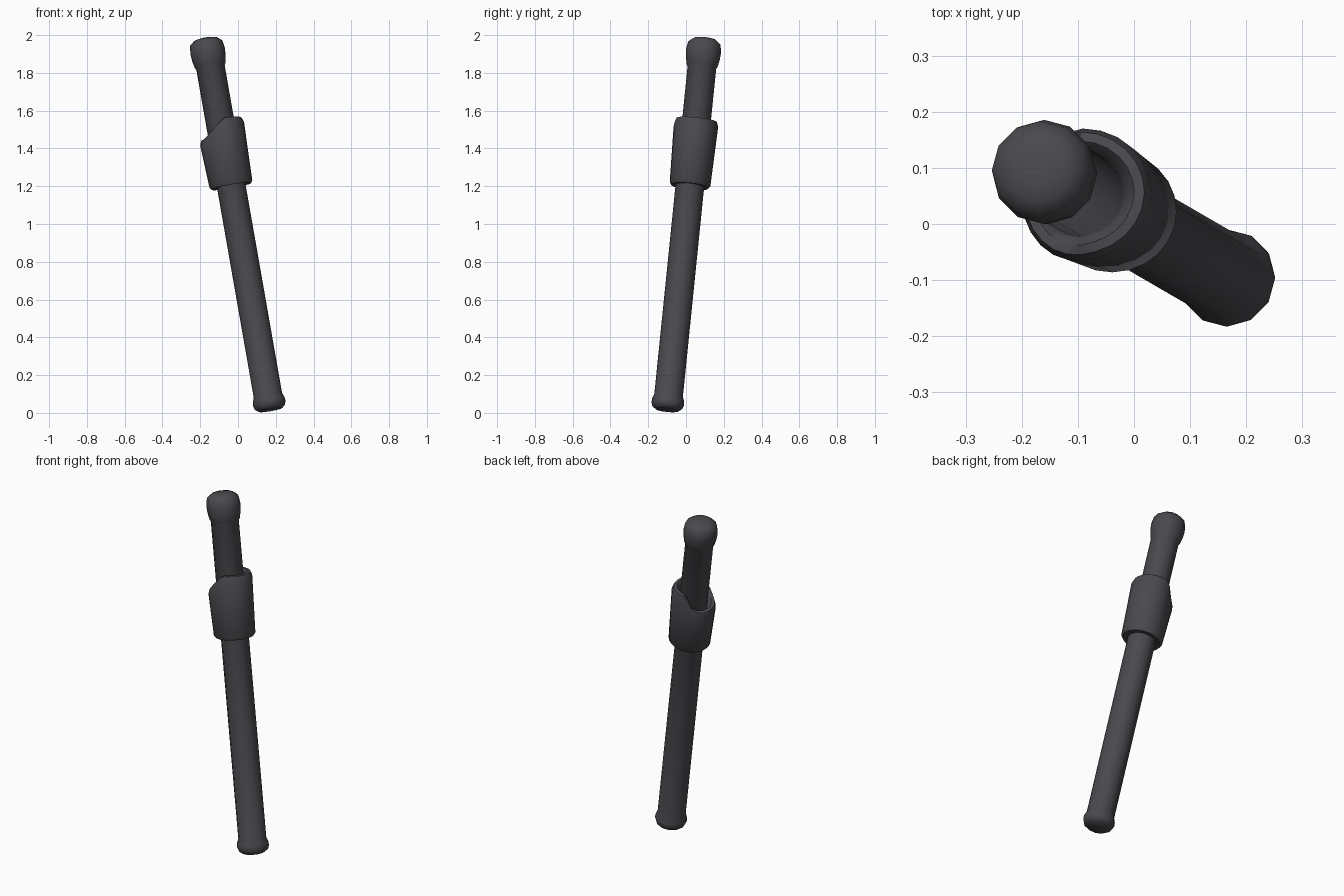
import bpy, math
from mathutils import Vector, Matrix

if "Cube" in bpy.data.objects:
    bpy.data.objects.remove(bpy.data.objects["Cube"])

SIDES = 12
BOTTOM = Vector((0.172, -0.10, 0.015))
TOP = Vector((-0.173, 0.10, 1.985))
AXIS = TOP - BOTTOM
# Local z runs along the leaning rod
LEAN = Matrix.Translation(BOTTOM) @ Vector((0, 0, 1)).rotation_difference(AXIS).to_matrix().to_4x4()

mat = bpy.data.materials.new("charcoal")
mat.diffuse_color = (0.068, 0.067, 0.076, 1)
mat.use_nodes = True
mat.node_tree.nodes["Principled BSDF"].inputs["Base Color"].default_value = mat.diffuse_color


def loft(name, rings, sides, cap, angle):
    """Join rings of points; cap the ends, or close the loop of rings."""
    verts = [LEAN @ Vector(p) for ring in rings for p in ring]
    n = len(rings)
    faces = []
    for i in range(n - 1 if cap else n):
        a, b = i * sides, ((i + 1) % n) * sides
        for j in range(sides):
            k = (j + 1) % sides
            faces.append((a + j, a + k, b + k, b + j))
    if cap:
        faces.append(tuple(reversed(range(sides))))
        faces.append(tuple(range((n - 1) * sides, n * sides)))
    me = bpy.data.meshes.new(name)
    me.from_pydata(verts, [], faces)
    me.materials.append(mat)
    ob = bpy.data.objects.new(name, me)
    bpy.context.collection.objects.link(ob)
    bpy.context.view_layer.objects.active = ob
    ob.select_set(True)
    bpy.ops.object.shade_smooth_by_angle(angle=math.radians(angle))
    ob.select_set(False)
    return ob


def circle(r, t, sides=SIDES):
    return [(r * math.cos(2 * math.pi * j / sides), r * math.sin(2 * math.pi * j / sides), t)
            for j in range(sides)]


# Rod with swollen end caps
profile = [(0.062, 0.0), (0.080, 0.014), (0.087, 0.035), (0.085, 0.055), (0.076, 0.08),
           (0.076, 1.85), (0.082, 1.86), (0.090, 1.90), (0.093, 1.94), (0.086, 1.983),
           (0.060, 2.004), (0.028, 2.01)]
loft("rod", [circle(r, t) for r, t in profile], SIDES, True, 60)

# Sleeve around the rod, its rim cut lower on the left side
S = 24


def rim(deg):
    """Rim height by direction: high on the right, low on the left."""
    keys = [(0, 1.56), (95, 1.565), (120, 1.49), (140, 1.474), (215, 1.474),
            (240, 1.50), (262, 1.535), (285, 1.565), (360, 1.56)]
    for (a, h), (b, g) in zip(keys, keys[1:]):
        if a <= deg <= b:
            return h + (g - h) * (deg - a) / (b - a)


def sleeve_ring(r, height):
    ring = []
    for j in range(S):
        d = 360 * j / S
        a = math.radians(d)
        ring.append((r * math.cos(a), 0.94 * r * math.sin(a), height(d)))
    return ring


rings = [sleeve_ring(0.070, lambda d: 1.212),
         sleeve_ring(0.106, lambda d: 1.208),
         sleeve_ring(0.115, lambda d: 1.220),
         sleeve_ring(0.125, lambda d: rim(d) - 0.025),
         sleeve_ring(0.116, lambda d: rim(d)),
         sleeve_ring(0.098, lambda d: rim(d) + 0.003),
         sleeve_ring(0.070, lambda d: rim(d) - 0.03)]
loft("sleeve", rings, S, False, 50)
